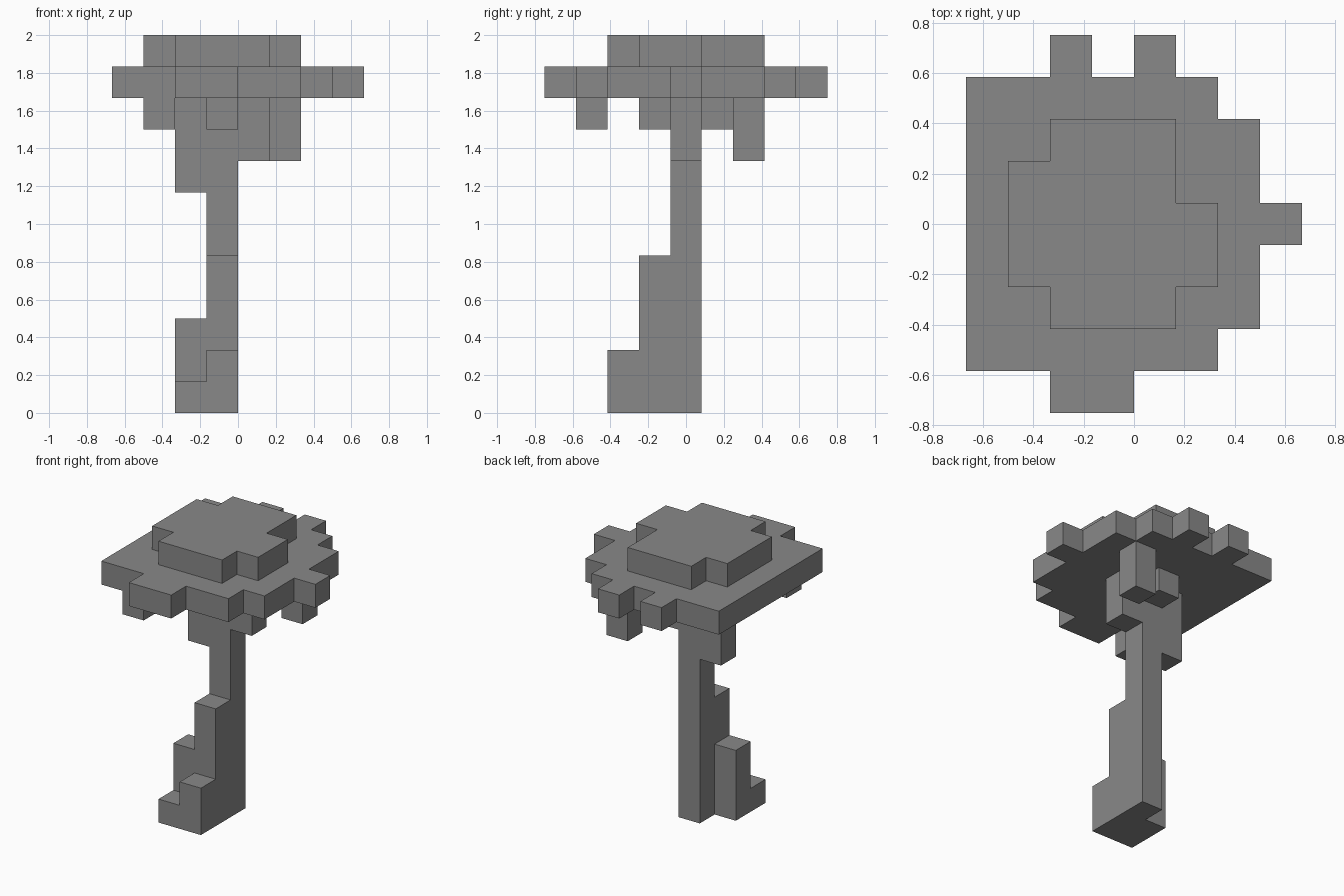
import bpy
import bmesh
from mathutils import Vector

cube = bpy.data.objects.get("Cube")
if cube:
    bpy.data.objects.remove(cube, do_unlink=True)

UNIT = 1 / 6                       # edge of one block
ORIGIN = Vector((-4, -4.5, 0))     # corner of block (0, 0, 0), in blocks

grey = bpy.data.materials.new("plain_grey")
grey.use_nodes = True
colour = (0.25, 0.25, 0.25, 1)
grey.diffuse_color = colour
grey.node_tree.nodes["Principled BSDF"].inputs["Base Color"].default_value = colour


def blocks(xs, ys, zs):
    """All blocks in a box; each range is (first, last) inclusive."""
    span = lambda r: range(r[0], r[1] + 1)
    return {(x, y, z) for x in span(xs) for y in span(ys) for z in span(zs)}


def column(x, y, bottom, top):
    return blocks((x, x), (y, y), (bottom, top))


parts = {
    # crown: small cap on a wide ragged plate
    "crown_cap": blocks((1, 1), (3, 5), (11, 11)) | blocks((2, 4), (2, 6), (11, 11))
    | blocks((5, 5), (3, 4), (11, 11)),
    "crown_plate": blocks((0, 5), (1, 7), (10, 10)) | blocks((6, 6), (2, 6), (10, 10))
    | blocks((2, 3), (0, 0), (10, 10))
    | column(7, 4, 10, 10) | column(2, 8, 10, 10) | column(4, 8, 10, 10),
    # leaves hanging below the plate
    "front_hanging_leaf": column(1, 1, 9, 9),
    "back_hanging_leaf": column(5, 6, 8, 9),
    # trunk, its stepped roots and the short branches
    "trunk": column(3, 4, 0, 9),
    "roots": column(3, 3, 0, 4) | column(3, 2, 0, 1) | column(2, 3, 0, 2) | column(2, 2, 0, 0),
    "right_branch": column(2, 4, 7, 9),
    "left_branch": column(4, 4, 8, 9),
    "front_branch": column(3, 3, 9, 9),
    "back_branch": column(3, 5, 9, 9),
}
solid = set().union(*parts.values())


def build(name, cells):
    """Skin a set of blocks, leaving out faces buried inside the tree."""
    bm = bmesh.new()
    for cell in sorted(cells):
        for axis in range(3):
            for side in (0, 1):
                neighbour = list(cell)
                neighbour[axis] += 2 * side - 1
                if tuple(neighbour) in solid:
                    continue
                u, v = (axis + 1) % 3, (axis + 2) % 3
                corners = []
                for a, b in ((0, 0), (1, 0), (1, 1), (0, 1)):
                    p = Vector(cell) + ORIGIN
                    p[axis] += side
                    p[u] += a
                    p[v] += b
                    corners.append(bm.verts.new(p * UNIT))
                bm.faces.new(corners if side else corners[::-1])
    bmesh.ops.remove_doubles(bm, verts=bm.verts, dist=UNIT / 100)
    # join flat neighbours into clean faces
    bmesh.ops.dissolve_limit(bm, angle_limit=0.01, verts=bm.verts, edges=bm.edges)
    mesh = bpy.data.meshes.new(name)
    bm.to_mesh(mesh)
    bm.free()
    mesh.materials.append(grey)
    bpy.context.collection.objects.link(bpy.data.objects.new(name, mesh))


for part_name, part_cells in parts.items():
    build(part_name, part_cells)
